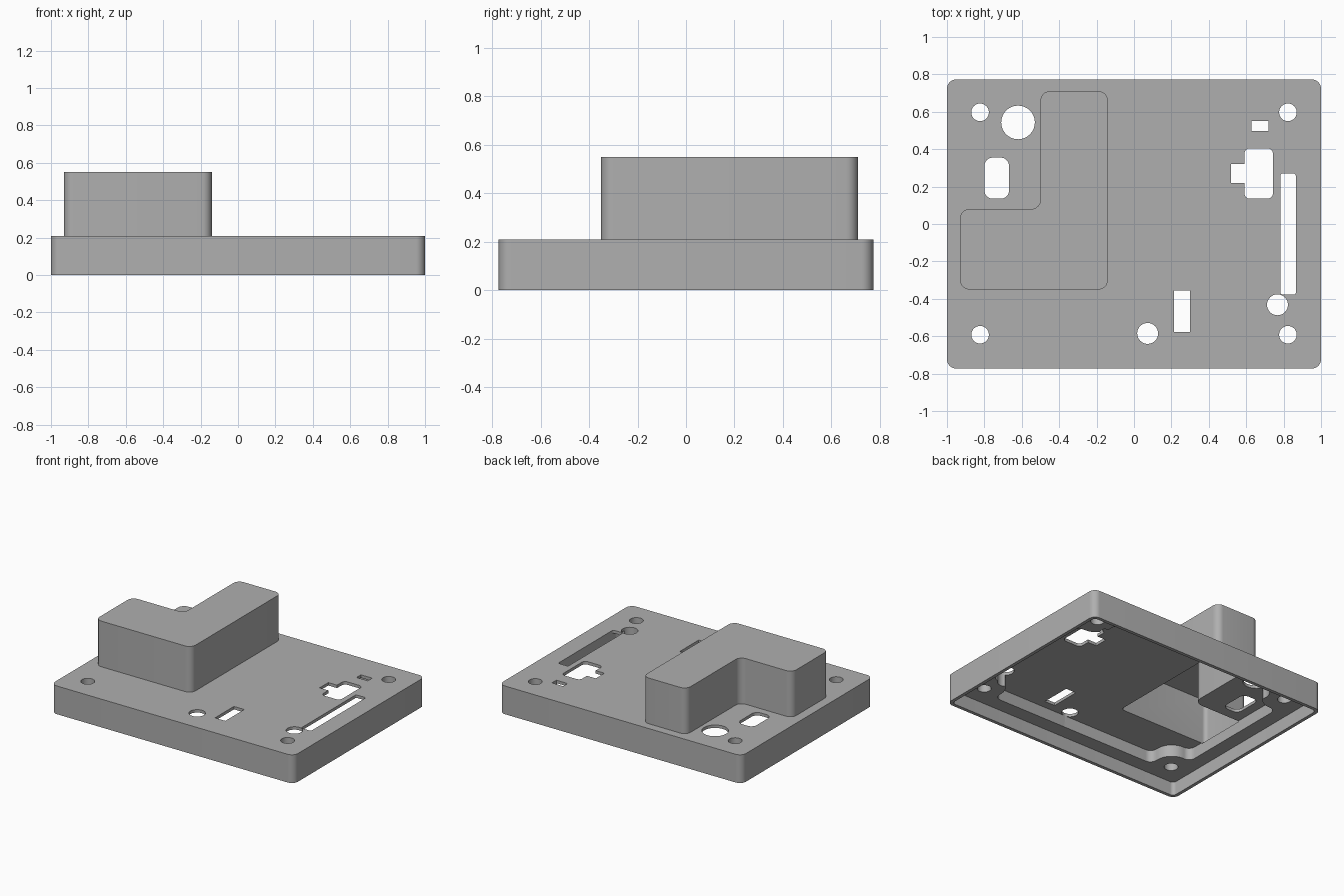
import bpy, bmesh, math
from mathutils import Vector

cube = bpy.data.objects.get("Cube")
if cube:
    bpy.data.objects.remove(cube, do_unlink=True)

grey = bpy.data.materials.new("mid_grey")
grey.use_nodes = True
tint = (0.43, 0.43, 0.43, 1)
grey.diffuse_color = tint
grey.node_tree.nodes["Principled BSDF"].inputs["Base Color"].default_value = tint


def rounded(corners, radii, steps=8):
    """Outline with each corner replaced by an arc."""
    out, n = [], len(corners)
    if not isinstance(radii, (list, tuple)):
        radii = [radii] * n
    for i, r in enumerate(radii):
        p = Vector(corners[i])
        if r <= 0:
            out.append(p)
            continue
        u = (Vector(corners[i - 1]) - p).normalized()
        v = (Vector(corners[(i + 1) % n]) - p).normalized()
        half = u.angle(v) / 2
        centre = p + (u + v).normalized() * r / math.sin(half)
        a = p + u * r / math.tan(half) - centre
        b = p + v * r / math.tan(half) - centre
        sweep = math.pi - 2 * half
        for k in range(steps + 1):
            t = k / steps
            out.append(centre + (a * math.sin((1 - t) * sweep)
                                 + b * math.sin(t * sweep)) / math.sin(sweep))
    return out


def rect(x0, x1, y0, y1, r=0):
    return rounded([(x0, y0), (x1, y0), (x1, y1), (x0, y1)], r)


def circle(x, y, r, n=32):
    return [Vector((x + r * math.cos(math.tau * k / n),
                    y + r * math.sin(math.tau * k / n))) for k in range(n)]


def prism(name, outline, z0, z1):
    bm = bmesh.new()
    base = bm.faces.new([bm.verts.new((p.x, p.y, z0)) for p in outline])
    top = bmesh.ops.extrude_face_region(bm, geom=[base])["geom"]
    bmesh.ops.translate(bm, vec=(0, 0, z1 - z0),
                        verts=[g for g in top if isinstance(g, bmesh.types.BMVert)])
    bmesh.ops.recalc_face_normals(bm, faces=bm.faces)
    mesh = bpy.data.meshes.new(name)
    bm.to_mesh(mesh)
    bm.free()
    mesh.materials.append(grey)
    ob = bpy.data.objects.new(name, mesh)
    bpy.context.collection.objects.link(ob)
    return ob


def combine(target, tool, operation):
    """Apply a boolean and discard the tool."""
    tool.hide_render = True
    mod = target.modifiers.new(operation.lower(), "BOOLEAN")
    mod.operation, mod.solver, mod.object = operation, "EXACT", tool
    bpy.context.view_layer.objects.active = target
    bpy.ops.object.modifier_apply(modifier=mod.name)
    bpy.data.objects.remove(tool, do_unlink=True)


def cut(outline, z0, z1):
    combine(cover, prism("cutter", outline, z0, z1), "DIFFERENCE")


def raised_outline(t):
    """L-shaped plan, inset by wall thickness t."""
    pts = [(-.93 + t, -.35 + t), (-.14 - t, -.35 + t), (-.14 - t, .71 - t),
           (-.5 + t, .71 - t), (-.5 + t, .08 - t), (-.93 + t, .08 - t)]
    convex, concave = .05 - t, .05 + t
    return rounded(pts, [convex] * 4 + [concave, convex])


wall, skin = .022, .188

# Outer shell: plate plus raised L-shaped housing
cover = prism("enclosure_cover", rect(-1, 1, -.773, .773, .05), 0, .21)
combine(cover, prism("raised_housing", raised_outline(0), .15, .55), "UNION")

# Shallow recess inside the thin rim
cut(rect(-.975, .975, -.748, .748, .028), -.1, .1)

# Main cavity, stepped in around the corner screw bosses
pts, radii = [], []
for sx, sy in ((1, 1), (-1, 1), (-1, -1), (1, -1)):
    boss = [(.87 * sx, .45 * sy), (.69 * sx, .45 * sy), (.69 * sx, .64 * sy)]
    rs = [.05, .12, .05]
    if sx * sy < 0:
        boss.reverse()
    pts += boss
    radii += rs
cut(rounded(pts, radii), .05, skin)

# Hollow of the raised housing
cut(raised_outline(wall), skin - .006, .55 - wall)

# Round openings: screw holes, then ports
holes = [(sx * .823, y, .047) for sx in (-1, 1) for y in (.597, -.592)]
holes += [(-.62, .543, .09), (.073, -.585, .056), (.767, -.432, .056)]
for x, y, r in holes:
    cut(circle(x, y, r), -.1, .3)

# Rectangular openings
for window in (rect(-.8, -.668, .135, .355, .045),
               rect(.59, .743, .135, .405, .03),
               rect(.518, .62, .22, .322),
               rect(.627, .72, .498, .55),
               rect(.783, .865, -.378, .27, .012),
               rect(.215, .3, -.578, -.355)):
    cut(window, -.1, .3)

bpy.ops.object.select_all(action="DESELECT")
cover.select_set(True)
bpy.context.view_layer.objects.active = cover
bpy.ops.object.shade_smooth_by_angle(angle=math.radians(30))
